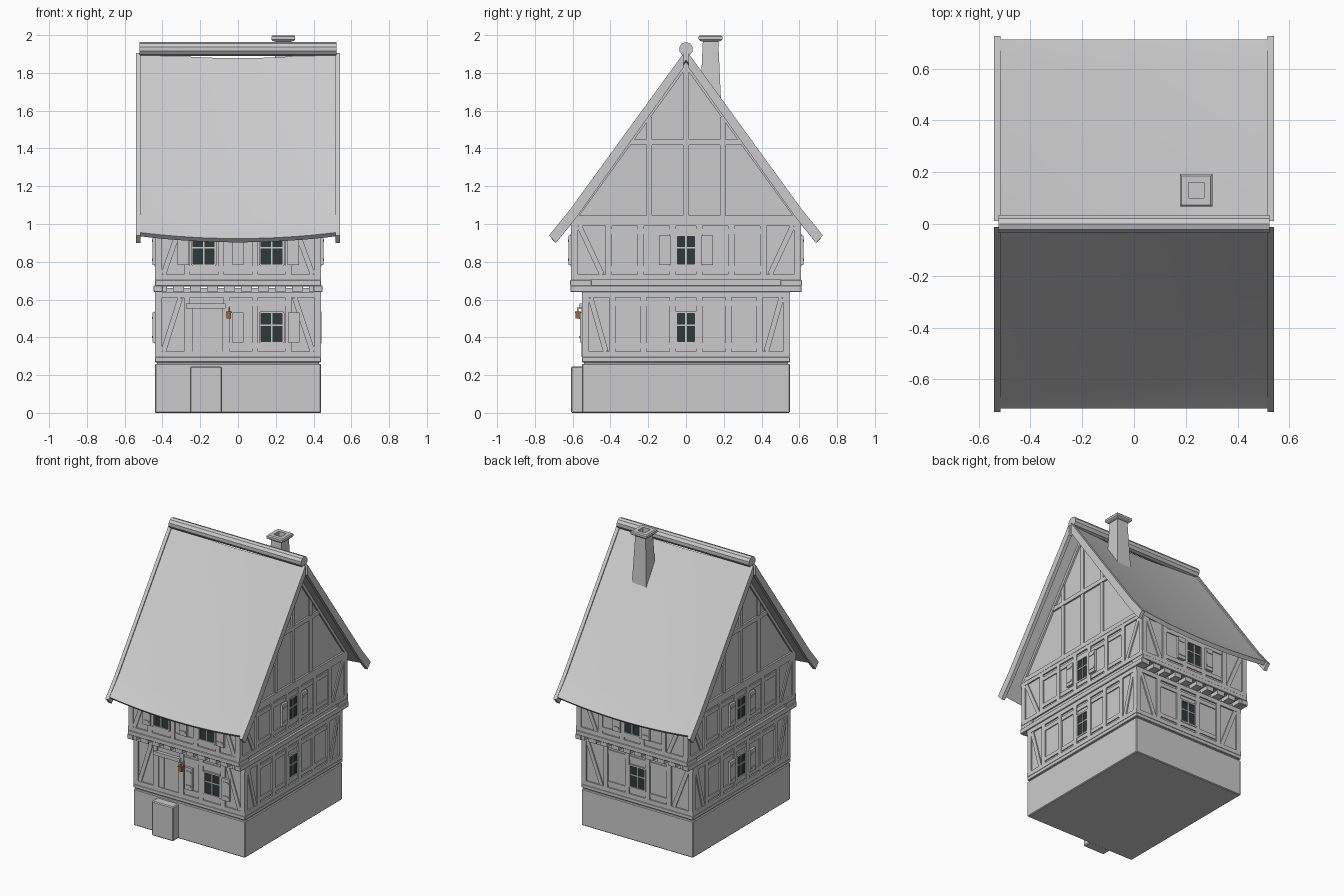
import bpy, bmesh, math
from mathutils import Matrix, Vector

if "Cube" in bpy.data.objects:
    bpy.data.objects.remove(bpy.data.objects["Cube"])


def material(name, col):
    m = bpy.data.materials.new(name)
    m.diffuse_color = (*col, 1)
    m.use_nodes = True
    m.node_tree.nodes["Principled BSDF"].inputs["Base Color"].default_value = m.diffuse_color
    return m


GLASS = material("dark_glass", (0.03, 0.04, 0.04))
COPPER = material("copper", (0.35, 0.13, 0.04))


def finish(bm, name, mat=None, bevel=0):
    bmesh.ops.recalc_face_normals(bm, faces=bm.faces)
    me = bpy.data.meshes.new(name)
    bm.to_mesh(me)
    bm.free()
    ob = bpy.data.objects.new(name, me)
    bpy.context.collection.objects.link(ob)
    if mat:
        me.materials.append(mat)
    if bevel:
        b = ob.modifiers.new("bevel", "BEVEL")
        b.width, b.segments = bevel, 1
    return ob


def add_box(bm, x0, x1, y0, y1, z0, z1, M=Matrix()):
    c = Vector(((x0 + x1) / 2, (y0 + y1) / 2, (z0 + z1) / 2))
    S = Matrix.Diagonal((x1 - x0, y1 - y0, z1 - z0, 1))
    bmesh.ops.create_cube(bm, size=1, matrix=M @ Matrix.Translation(c) @ S)


def box(name, *dims, bevel=0):
    bm = bmesh.new()
    add_box(bm, *dims)
    return finish(bm, name, bevel=bevel)


def beam(bm, M, a, b, w, d0, d1):
    """Timber lying on a wall from a=(u,z) to b, width w, depth d0..d1 outwards (-y of M)."""
    du, dz = b[0] - a[0], b[1] - a[1]
    R = Matrix.Translation((a[0], 0, a[1])) @ Matrix.Rotation(-math.atan2(dz, du), 4, 'Y')
    add_box(bm, 0, math.hypot(du, dz), -d1, -d0, -w / 2, w / 2, M @ R)


def wall_frame(angle, dist):
    return Matrix.Rotation(math.radians(angle), 4, 'Z') @ Matrix.Translation((0, -dist, 0))


def loft(name, sections, mat=None):
    bm = bmesh.new()
    rings = [[bm.verts.new(p) for p in s] for s in sections]
    n = len(rings[0])
    for r, s in zip(rings, rings[1:]):
        for i in range(n):
            bm.faces.new((r[i], r[(i + 1) % n], s[(i + 1) % n], s[i]))
    bm.faces.new(rings[0])
    bm.faces.new(rings[-1])
    return finish(bm, name, mat)


# Masonry, wall panels and gable
box("stone_base", -.44, .44, -.55, .55, 0, .26, bevel=.005)
box("door_step", -.255, -.085, -.61, -.54, 0, .245, bevel=.006)
box("sill_beam", -.44, .44, -.55, .55, .268, .295, bevel=.003)
box("lower_wall", -.43, .43, -.54, .54, .25, .66)
box("upper_wall", -.43, .43, -.60, .60, .67, 1.03)
loft("gable_wall", [[(x, -.60, 1.02), (x, .60, 1.02), (x, 0, 1.86)] for x in (-.43, .43)])

# Jetty: side belts, long beams and joist ends
for s in (-1, 1):
    lo, hi = sorted((s * .40, s * .447))
    box("side_belt", lo, hi, -.612, .612, .64, .675, bevel=.003)
    lo, hi = sorted((s * .50, s * .614))
    box("jetty_beam", -.44, .44, lo, hi, .672, .703, bevel=.003)
    bm = bmesh.new()
    for i in range(10):
        x = -.405 + i * .09
        lo, hi = sorted((s * .5, s * .607))
        add_box(bm, x - .028, x + .028, lo, hi, .642, .673)
    finish(bm, "joist_ends")


def storey(name, angle, dist, half, z0, z1, posts, splay, windows, ww, shutters, door=None):
    M = wall_frame(angle, dist)
    t, g, f = bmesh.new(), bmesh.new(), bmesh.new()
    # plates, posts, rails and corner braces
    for z in (z0 + .015, z1 - .015):
        beam(t, M, (-half, z), (half, z), .03, -.01, .01)
    ends = [-half + .02] + posts + [half - .02]
    for u in ends:
        beam(t, M, (u, z0), (u, z1), .034, -.01, .01)
    for a, b in zip(ends[1:], ends[2:-1]):
        if door and a < door < b:
            continue
        for z in (z0 + .06, z1 - .06):
            beam(t, M, (a, z), (b, z), .028, -.01, .007)
    for s, inner in ((-1, posts[0]), (1, posts[-1])):
        p, q = s * (half - .045), inner + s * .035
        if splay:
            p, q = q, p
        beam(t, M, (p, z1 - .03), (q, z0 + .03), .028, -.01, .008)
    finish(t, name + "_timbers")
    # windows: glass, casing and glazing bars
    zc = z0 + .158 if z0 > .5 else z0 + .157
    h = .079
    for u in windows:
        beam(g, M, (u - ww, zc), (u + ww, zc), 2 * h, -.01, .003)
        for k in (-1, 1):
            beam(f, M, (u + k * ww, zc - h), (u + k * ww, zc + h), .012, -.01, .011)
            beam(f, M, (u - ww, zc + k * h), (u + ww, zc + k * h), .012, -.01, .011)
        beam(f, M, (u, zc - h), (u, zc + h), .008, 0, .007)
        beam(f, M, (u - ww, zc + .012), (u + ww, zc + .012), .008, 0, .007)
    if windows:
        finish(g, name + "_window_glass", GLASS)
        finish(f, name + "_window_frames")
    # open shutters
    if shutters:
        s = bmesh.new()
        for u in shutters:
            beam(s, M, (u, zc - h), (u, zc + h), .06, .006, .022)
            for k in (-.05, .05):
                beam(s, M, (u - .022, zc + k), (u + .022, zc + k), .012, .02, .026)
        finish(s, name + "_shutters")


LO, UP = (.295, .64), (.703, 1.02)
FP, SP = [-.27, -.06, .09, .265], [-.39, -.225, -.07, .07, .225, .39]
BP = [-.25, -.08, .08, .25]
SU = [-.41, -.24, -.07, .07, .24, .41]
storey("front_lower", 0, .54, .44, *LO, FP, True, [.178], .062, [0, .295], door=-.16)
storey("front_upper", 0, .60, .44, *UP, [-.27, -.09, .09, .265], True, [-.182, .178], .062,
       [-.29, 0, .292])
storey("back_lower", 180, .54, .44, *LO, BP, False, [0], .062, [])
storey("back_upper", 180, .60, .44, *UP, BP, False, [0], .062, [-.115, .115])
storey("right_lower", 90, .43, .55, *LO, SP, False, [0], .052, [])
storey("right_upper", 90, .43, .61, *UP, SU, False, [0], .052, [-.112, .112])
storey("left_lower", 270, .43, .55, *LO, SP, False, [0], .052, [-.112, .112])
storey("left_upper", 270, .43, .61, *UP, SU, False, [0], .052, [-.112, .112])

# Gable timbers
for angle, side in ((90, "right"), (270, "left")):
    M = wall_frame(angle, .43)
    bm = bmesh.new()
    beam(bm, M, (-.60, 1.03), (.60, 1.03), .03, -.01, .012)
    beam(bm, M, (-.29, 1.433), (.29, 1.433), .03, -.01, .012)
    for u in (-.195, 0, .195):
        beam(bm, M, (u, 1.03), (u, 1.84 - abs(u) * 1.4), .03, -.01, .009)
    for s in (-1, 1):
        beam(bm, M, (s * .60, 1.025), (0, 1.855), .035, -.01, .013)
    finish(bm, side + "_gable_timbers")

# Door with frame and lantern
M = wall_frame(0, .54)
bm = bmesh.new()
for i in range(4):
    u = -.222 + i * .0425
    beam(bm, M, (u, .295), (u, .55), .041, -.01, .005)
finish(bm, "door_planks")
bm = bmesh.new()
beam(bm, M, (-.275, .565), (-.065, .565), .026, -.01, .024)
for u in (-.252, -.07):
    beam(bm, M, (u, .295), (u, .555), .022, -.01, .013)
finish(bm, "door_frame")
bm = bmesh.new()
beam(bm, M, (-.048, .50), (-.048, .53), .024, .02, .044)
beam(bm, M, (-.048, .53), (-.048, .538), .032, .016, .048)
finish(bm, "lantern", COPPER)
bm = bmesh.new()
beam(bm, M, (-.048, .55), (-.048, .557), .008, 0, .036)
beam(bm, M, (-.048, .536), (-.048, .556), .005, .030, .036)
finish(bm, "lantern_bracket")

# Sagging roof slopes with flared eaves
N = 16
for s, side in ((-1, "front"), (1, "back")):
    secs = []
    for i in range(N + 1):
        t = 2 * i / N - 1
        d = -.032 * (1 - t * t)
        prof = [(0, 1.91), (.61, 1.07), (.712, .955), (.692, .935), (.585, 1.055), (0, 1.868)]
        secs.append([(t * .52, s * y, z + d) for y, z in prof])
    ob = loft(side + "_roof", secs)
    bpy.context.view_layer.objects.active = ob
    ob.select_set(True)
    bpy.ops.object.shade_smooth_by_angle(angle=math.radians(25))
    ob.select_set(False)

# Bargeboards along each rake, with flared lower piece
for k in (-1, 1):
    for s in (-1, 1):
        prof = [(.012, 1.905), (.615, 1.075), (.725, .94), (.688, .90), (.58, 1.035), (.012, 1.83)]
        loft("bargeboard", [[(k * x, s * y, z) for y, z in prof] for x in (.515, .54)])

# Ridge roll
secs = [[(x, .037 * math.cos(a), 1.926 + .037 * math.sin(a))
         for a in (math.radians(36 * i + 18) for i in range(10))] for x in (-.522, .522)]
loft("ridge_roll", secs)

# Tapered chimney with projecting hollow cap
cx, cy = .24, .13
sq = [(-1, -1), (1, -1), (1, 1), (-1, 1)]
prof = [(.06, 1.55), (.041, 1.965), (.056, 1.97), (.063, 1.977), (.063, 1.992), (.056, 1.999), (.03, 1.999), (.03, 1.94)]
loft("chimney", [[(cx + r * a, cy + r * b, z) for a, b in sq] for r, z in prof])
